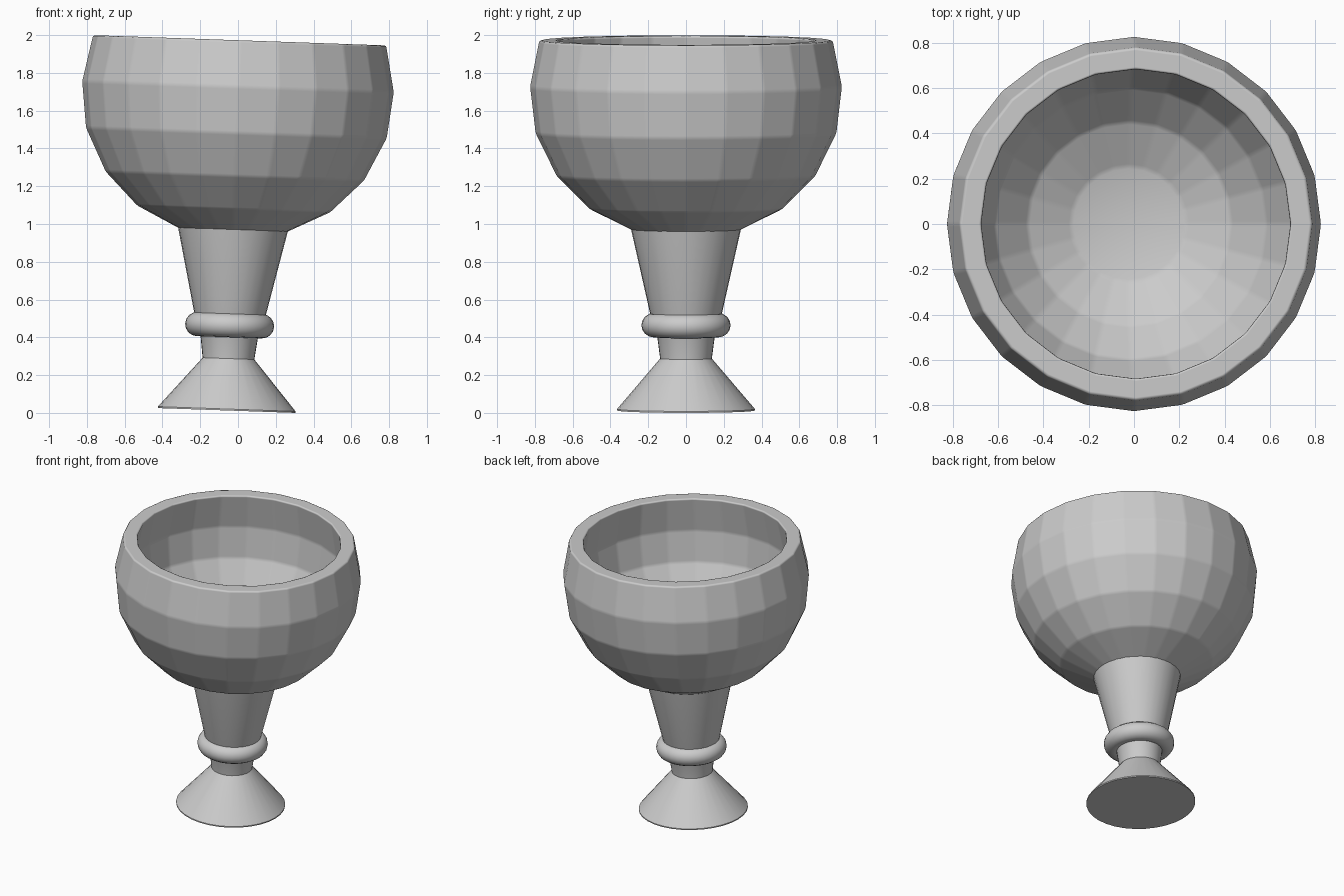
import bpy, bmesh, math
from mathutils import Matrix, Vector

cube = bpy.data.objects.get("Cube")
if cube:
    bpy.data.objects.remove(cube, do_unlink=True)

# The whole goblet leans slightly towards +x
LEAN = Matrix.Translation((-0.06, 0, 0.0127)) @ Matrix.Rotation(math.radians(2), 4, "Y")

grey = bpy.data.materials.new("plain grey")
grey.use_nodes = True
COLOUR = (0.6, 0.6, 0.6, 1)
grey.diffuse_color = COLOUR
grey.node_tree.nodes["Principled BSDF"].inputs["Base Color"].default_value = COLOUR


def lathe(name, profile, sides, closed=False):
    """Spin (radius, height) points around the z axis."""
    bm = bmesh.new()
    verts = [bm.verts.new((r, 0, z)) for r, z in profile]
    pairs = list(zip(verts, verts[1:]))
    if closed:
        pairs.append((verts[-1], verts[0]))
    edges = [bm.edges.new(p) for p in pairs]
    bmesh.ops.spin(bm, geom=verts + edges, cent=(0, 0, 0), axis=(0, 0, 1),
                   angle=math.tau, steps=sides, use_merge=True)
    bmesh.ops.remove_doubles(bm, verts=bm.verts, dist=0.0005)
    bmesh.ops.recalc_face_normals(bm, faces=bm.faces)
    mesh = bpy.data.meshes.new(name)
    bm.to_mesh(mesh)
    bm.free()
    mesh.materials.append(grey)
    obj = bpy.data.objects.new(name, mesh)
    bpy.context.collection.objects.link(obj)
    obj.matrix_world = LEAN
    return obj


def smooth(obj, degrees):
    bpy.ops.object.select_all(action="DESELECT")
    obj.select_set(True)
    bpy.context.view_layer.objects.active = obj
    bpy.ops.object.shade_smooth_by_angle(angle=math.radians(degrees))


# Faceted bowl: outer wall up to the rim, then the inner wall down
outer = [(0, 0.90), (0.285, 0.955), (0.512, 1.068), (0.685, 1.242),
         (0.797, 1.47), (0.826, 1.715), (0.777, 1.961)]
inner = [(0.68, 1.961), (0.725, 1.71), (0.70, 1.49), (0.60, 1.30),
         (0.45, 1.147), (0.255, 1.05), (0, 1.0)]
bowl = lathe("bowl", outer + inner, 24)
smooth(bowl, 180)
bevel = bowl.modifiers.new("soft edges", "BEVEL")
bevel.width = 0.012
bevel.segments = 2
bevel.limit_method = "ANGLE"
bevel.angle_limit = math.radians(5)
bevel.harden_normals = True

# Tapered stem flaring into the foot
stem = lathe("stem_and_foot", [(0, 0), (0.365, 0), (0.365, 0.008), (0.137, 0.275),
             (0.152, 0.39), (0.187, 0.50), (0.292, 0.965), (0, 0.965)], 32)
smooth(stem, 30)

# Rounded collar around the stem
ring = [(0.172 + 0.064 * math.cos(a), 0.452 + 0.064 * math.sin(a))
        for a in (math.tau * i / 16 for i in range(16))]
collar = lathe("collar", ring, 32, closed=True)
smooth(collar, 40)
